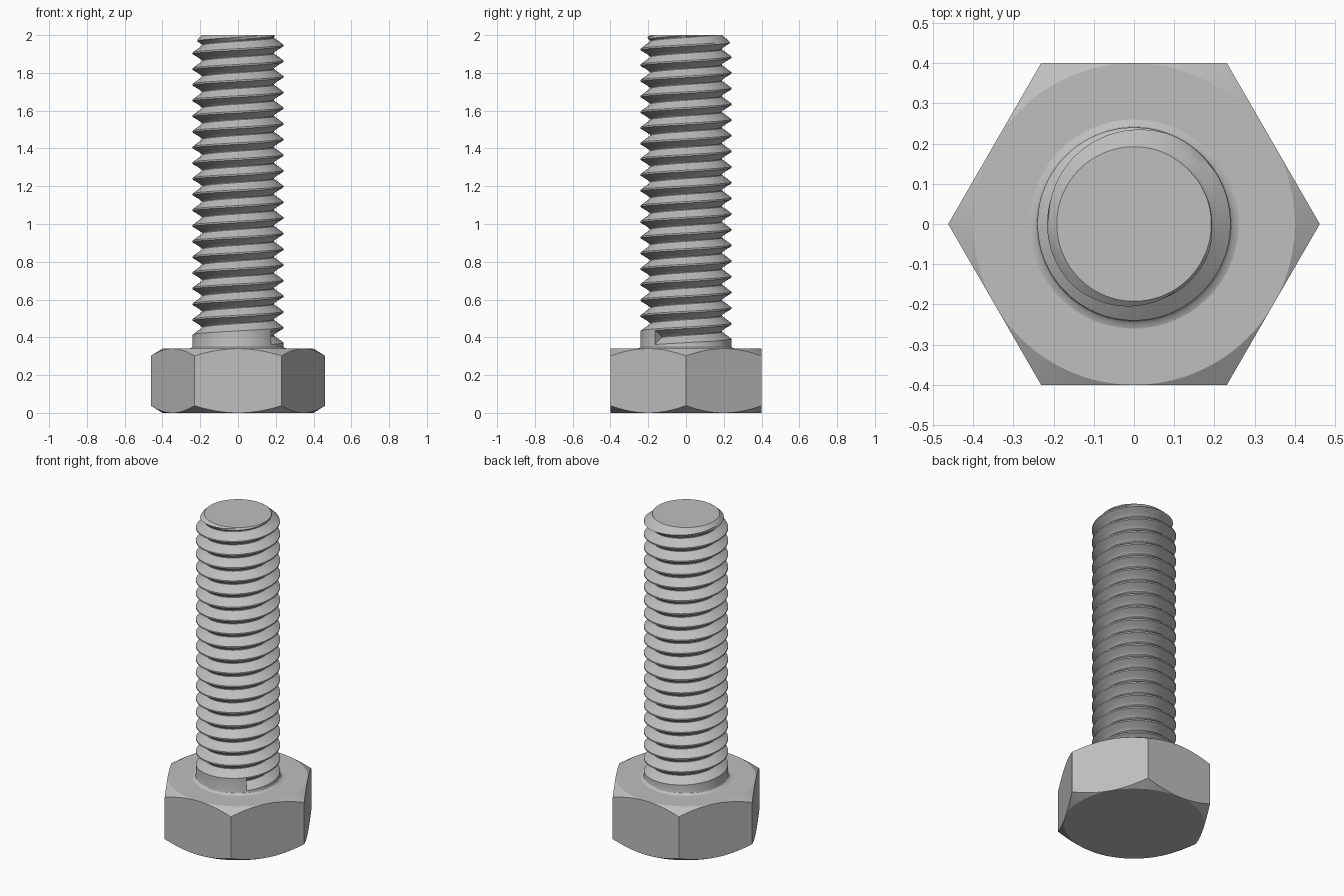
import bpy, bmesh
from math import cos, sin, pi, radians

if "Cube" in bpy.data.objects:
    bpy.data.objects.remove(bpy.data.objects["Cube"])

steel = bpy.data.materials.new("grey steel")
steel.use_nodes = True
steel.diffuse_color = (0.52, 0.52, 0.52, 1)
steel.node_tree.nodes["Principled BSDF"].inputs["Base Color"].default_value = steel.diffuse_color


def finish(bm, name, sharp):
    """Weld, orient and shade a mesh, then place it in the scene."""
    bmesh.ops.remove_doubles(bm, verts=bm.verts, dist=0.0004)
    bmesh.ops.recalc_face_normals(bm, faces=bm.faces)
    mesh = bpy.data.meshes.new(name)
    bm.to_mesh(mesh)
    bm.free()
    mesh.materials.append(steel)
    ob = bpy.data.objects.new(name, mesh)
    bpy.context.collection.objects.link(ob)
    bpy.ops.object.select_all(action="DESELECT")
    ob.select_set(True)
    bpy.context.view_layer.objects.active = ob
    bpy.ops.object.shade_smooth_by_angle(angle=radians(sharp))


def skin(bm, columns, wrap):
    """Join neighbouring columns of vertices with quads."""
    following = columns[1:] + (columns[:1] if wrap else [])
    for a, b in zip(columns, following):
        for i in range(len(a) - 1):
            bm.faces.new((a[i], b[i], b[i + 1], a[i + 1]))


def point(bm, angle, r, z):
    return bm.verts.new((r * cos(angle), r * sin(angle), z))


# Hexagonal head, its corners cut by a cone at both ends
FLAT, HEAD = 0.4, 0.34
bm = bmesh.new()
columns = []
for j in range(96):
    a = 2 * pi * j / 96
    r = FLAT / cos(a % (pi / 3) - pi / 6)
    cut = (r - FLAT) * 0.62
    columns.append([point(bm, a, *p) for p in
                    ((FLAT, 0), (r, cut), (r, HEAD - cut), (FLAT, HEAD))])
skin(bm, columns, True)
bm.faces.new([c[0] for c in columns])
bm.faces.new([c[-1] for c in columns])
finish(bm, "hex_head", 25)

# Threaded shank: a helical groove that starts above a filleted collar
MAJOR, TOP, PITCH, START, STEPS = 0.24, 2.0, 0.083, 0.362, 96
TURNS = 21
FILLET = [(0.26, HEAD), (0.248, 0.344), (0.242, 0.35), (MAJOR, 0.358)]
GROOVE = [(0, 0.24), (0.22, 0.216), (0.36, 0.199), (0.41, 0.194), (0.455, 0.191),
          (0.5, 0.191), (0.545, 0.194), (0.595, 0.199), (0.73, 0.216), (0.9, 0.24)]


def groove_radius(f):
    """Radius of the thread at a fraction of one pitch."""
    for (f0, r0), (f1, r1) in zip(GROOVE, GROOVE[1:]):
        if f0 <= f <= f1:
            return r0 + (r1 - r0) * (f - f0) / (f1 - f0)
    return MAJOR


bm = bmesh.new()
columns = []
for j in range(STEPS + 1):
    turn = j / STEPS
    angle = radians(-43) + 2 * pi * turn
    column = [point(bm, angle, *p) for p in FILLET]
    for k in range(TURNS):
        for f, r in GROOVE:
            z = START + PITCH * (turn + k + f)
            if z > TOP:
                z = TOP
                r = groove_radius(((TOP - START) / PITCH - turn) % 1)
            # end chamfer
            r = min(r, 0.192 + (TOP - z) * 1.1)
            column.append(point(bm, angle, r, z))
    columns.append(column)
skin(bm, columns, False)
# End wall where the groove begins, and the flat tip
first = len(FILLET)
bm.faces.new(columns[0][first:first + len(GROOVE)])
bm.faces.new([c[-1] for c in columns[:-1]])
finish(bm, "threaded_shank", 28)
